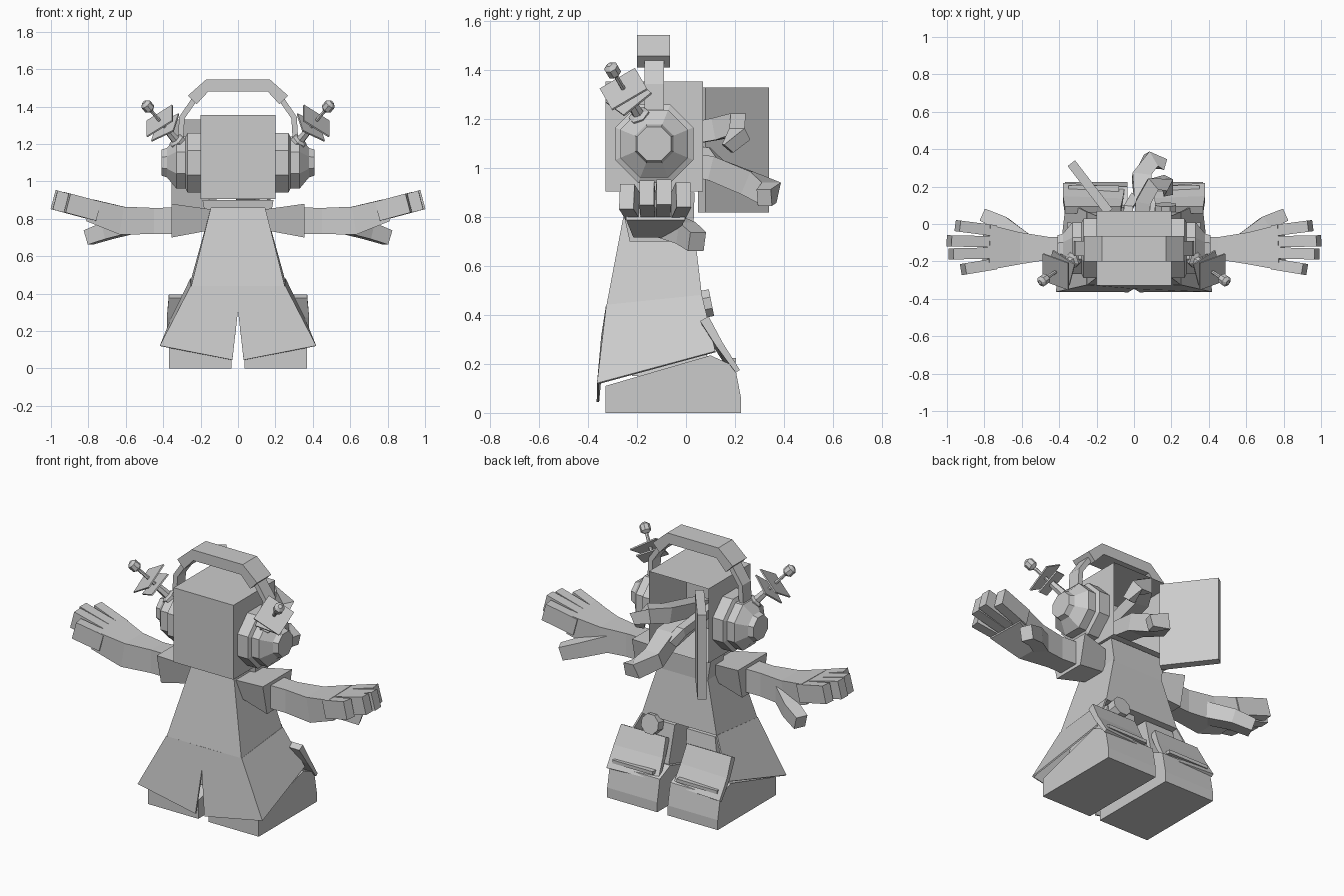
import bpy, bmesh, math
from mathutils import Vector as V

if "Cube" in bpy.data.objects:
    bpy.data.objects.remove(bpy.data.objects["Cube"])

grey = bpy.data.materials.new("plain grey")
grey.diffuse_color = (0.6, 0.6, 0.6, 1)
grey.use_nodes = True
grey.node_tree.nodes["Principled BSDF"].inputs["Base Color"].default_value = grey.diffuse_color


def make(name, verts, faces, mirror=False, thick=0):
    bm = bmesh.new()
    vs = [bm.verts.new(v) for v in verts]
    for f in faces:
        bm.faces.new([vs[i] for i in f])
    bmesh.ops.recalc_face_normals(bm, faces=bm.faces)
    me = bpy.data.meshes.new(name)
    bm.to_mesh(me)
    bm.free()
    me.materials.append(grey)
    ob = bpy.data.objects.new(name, me)
    bpy.context.collection.objects.link(ob)
    if thick:
        m = ob.modifiers.new("thickness", 'SOLIDIFY')
        m.thickness = thick
        m.offset = 0
    if mirror:
        m = ob.modifiers.new("mirror", 'MIRROR')
        m.use_mirror_merge = False
    return ob


def loft(name, rings, mirror=False):
    """Closed skin through rings of equal point count."""
    n, k = len(rings[0]), len(rings)
    verts = [p for r in rings for p in r]
    faces = [(i * n + j, i * n + (j + 1) % n, (i + 1) * n + (j + 1) % n, (i + 1) * n + j)
             for i in range(k - 1) for j in range(n)]
    faces += [tuple(range(n)), tuple(range((k - 1) * n, k * n))]
    return make(name, verts, faces, mirror)


def rect(x0, x1, y0, y1, z0, z1=None):
    """Rectangle ring; z0 at the front edge, z1 at the back edge."""
    z1 = z0 if z1 is None else z1
    return [(x0, y0, z0), (x1, y0, z0), (x1, y1, z1), (x0, y1, z1)]


def tube(name, pts, sizes, mirror=False, up=(0, 0, 1)):
    """Rectangular bar along a path; sizes = (width, height) per point."""
    pts = [V(p) for p in pts]
    rings = []
    for i, p in enumerate(pts):
        d = (pts[min(i + 1, len(pts) - 1)] - pts[max(i - 1, 0)]).normalized()
        s = V(up).cross(d).normalized()
        u = d.cross(s)
        w, h = sizes[i] if isinstance(sizes, list) else sizes
        rings.append([p + s * w / 2 * a + u * h / 2 * b for a, b in ((1, 1), (-1, 1), (-1, -1), (1, -1))])
    return loft(name, rings, mirror)


def turned(name, start, axis, profile, n=8, mirror=False, phase=math.pi / 8):
    """Round part along an axis; profile = (distance, radius) pairs."""
    d = V(axis).normalized()
    s = V((0, 0, 1)).cross(d).normalized()
    u = d.cross(s)
    rings = []
    for t, r in profile:
        rings.append([V(start) + d * t + (s * math.cos(a) + u * math.sin(a)) * r
                      for a in (phase + 2 * math.pi * k / n for k in range(n))])
    return loft(name, rings, mirror)


# Head: box hollowed out from the back
outer = [rect(-.2, .2, -.33, .07, z) for z in (.905, 1.355)]
head = loft("head_case", outer)
bm = bmesh.new()
bm.from_mesh(head.data)
back = max(bm.faces, key=lambda f: f.calc_center_median().y)
bmesh.ops.inset_individual(bm, faces=[back], thickness=.03)
bmesh.ops.translate(bm, verts=back.verts, vec=(0, -.33, 0))
bm.to_mesh(head.data)
bm.free()

# Open hatch standing off the back of the head
tube("hatch", [(-.135, .065, 1.075), (-.335, .325, 1.075)], (.05, .51))

# Hooked arms reaching out of the head
tube("upper_hook", [(.02, -.2, 1.1), (.05, .12, 1.16), (.1, .21, 1.18), (.17, .22, 1.14), (.18, .17, 1.08)],
     [(.08, .08), (.08, .09), (.08, .09), (.07, .07), (.05, .05)])
tube("lower_hook", [(.05, -.2, 1.05), (.06, .1, 1.0), (.04, .25, .94), (.09, .34, .9), (.16, .32, .88)],
     [(.1, .08), (.11, .1), (.1, .1), (.09, .09), (.06, .07)])
tube("inner_link", [(-.04, -.2, 1.1), (-.03, .09, 1.06), (.0, .14, 1.0)], (.05, .05))

# Headphones
turned("ear_cup", (.2, -.13, 1.1), (1, 0, 0),
       [(0, .173), (.07, .173), (.08, .15), (.13, .15), (.18, .085), (.21, .075)], mirror=True)
tube("headband_top", [(-.245, -.132, 1.435), (-.165, -.132, 1.512), (.165, -.132, 1.512), (.245, -.132, 1.435)],
     (.135, .065))
tube("headband_strap", [(.225, -.13, 1.45), (.3, -.13, 1.34), (.31, -.13, 1.17)], (.08, .03), True, (0.5, 0, 1))

# Aerials: stub, stacked square plates, stick and ball
root = V((.29, -.165, 1.17))
tip = V((.483, -.30, 1.40))
ax = (tip - root).normalized()
turned("aerial_stub", root, ax, [(0, .03), (.04, .045), (.07, .045), (.08, .025), (.17, .02)], 6, True)
for nm, t, r, ph in (("aerial_plate", .215, .118, 0), ("aerial_back_plate", .165, .105, .25)):
    turned(nm, root + ax * t, ax, [(0, r), (.008, r)], 4, True, ph)
turned("aerial_stick", root + ax * .16, ax, [(0, .01), (.16, .01)], 6, True)
turned("aerial_ball", tip, ax, [(-.033, .012), (-.018, .03), (.018, .03), (.033, .012)], 8, True)

# Coat body, collar and sleeves
loft("coat_body", [rect(-.25, .25, -.325, .065, .44, .48), rect(-.145, .145, -.245, .02, .86)])
loft("collar", [rect(-.16, .16, -.08, .03, .74), rect(-.19, .19, -.1, .035, .9)])
loft("sleeve", [[(x, -.13 + a * w, z) for a, w, z in ((-1, b, z0), (1, b, z0), (1, t, z1), (-1, t, z1))]
                for x, b, t, z0, z1 in ((.14, .07, .1, .74, .85), (.355, .1, .14, .7, .88))], True)

# Skirt halves, split in front and open behind
make("skirt", [(0, -.322, .44), (0, -.342, .31), (.03, -.36, .045), (.415, -.36, .12),
               (.25, -.322, .44), (.36, .12, .25), (.25, .065, .48)],
     [(0, 1, 2, 3, 4), (4, 3, 5, 6)], True, .01)

# Arms, fingers and thumbs
tube("arm", [(.34, -.13, .79), (.45, -.13, .788), (.62, -.13, .79), (.79, -.125, .845)],
     [(.13, .14), (.12, .14), (.17, .15), (.24, .12)], True)
for i, (y0, y1, x1) in enumerate(((-.035, -.01, .955), (-.095, -.09, 1.0), (-.155, -.16, .99), (-.215, -.242, .925))):
    tube("finger_%d" % (i + 1), [(.75, y0, .84), (x1 - .012, y1, .84 + (x1 - .75) * .25)], (.06, .105), True)
tube("thumb", [(.58, -.09, .77), (.7, .0, .735), (.8, .045, .7)], [(.08, .1), (.08, .09), (.07, .08)], True)

# Shoes: side profile carried across the width
side = ((-.33, 0), (-.33, .11), (.1, .235), (.2, .19), (.225, .06), (.225, 0))
loft("shoe", [[(x, y, z) for y, z in side] for x in (.035, .37)], True)

# Trouser legs with flared back panels and cuff strips
loft("trouser_leg", [rect(.06, .3, -.22, .1, .15), rect(.04, .23, -.22, .05, .46)], True)
tube("trouser_panel", [(.22, .075, .385), (.22, .13, .28), (.215, .2, .17)],
     [(.3, .04), (.32, .03), (.33, .02)], True)
tube("cuff_strip", [(.08, .19, .215), (.35, .19, .215)], (.03, .02), True)

# Round button on the hip
turned("hip_button", (.17, .05, .44), (0, 1, .2), [(0, .06), (.055, .06)], 8)
